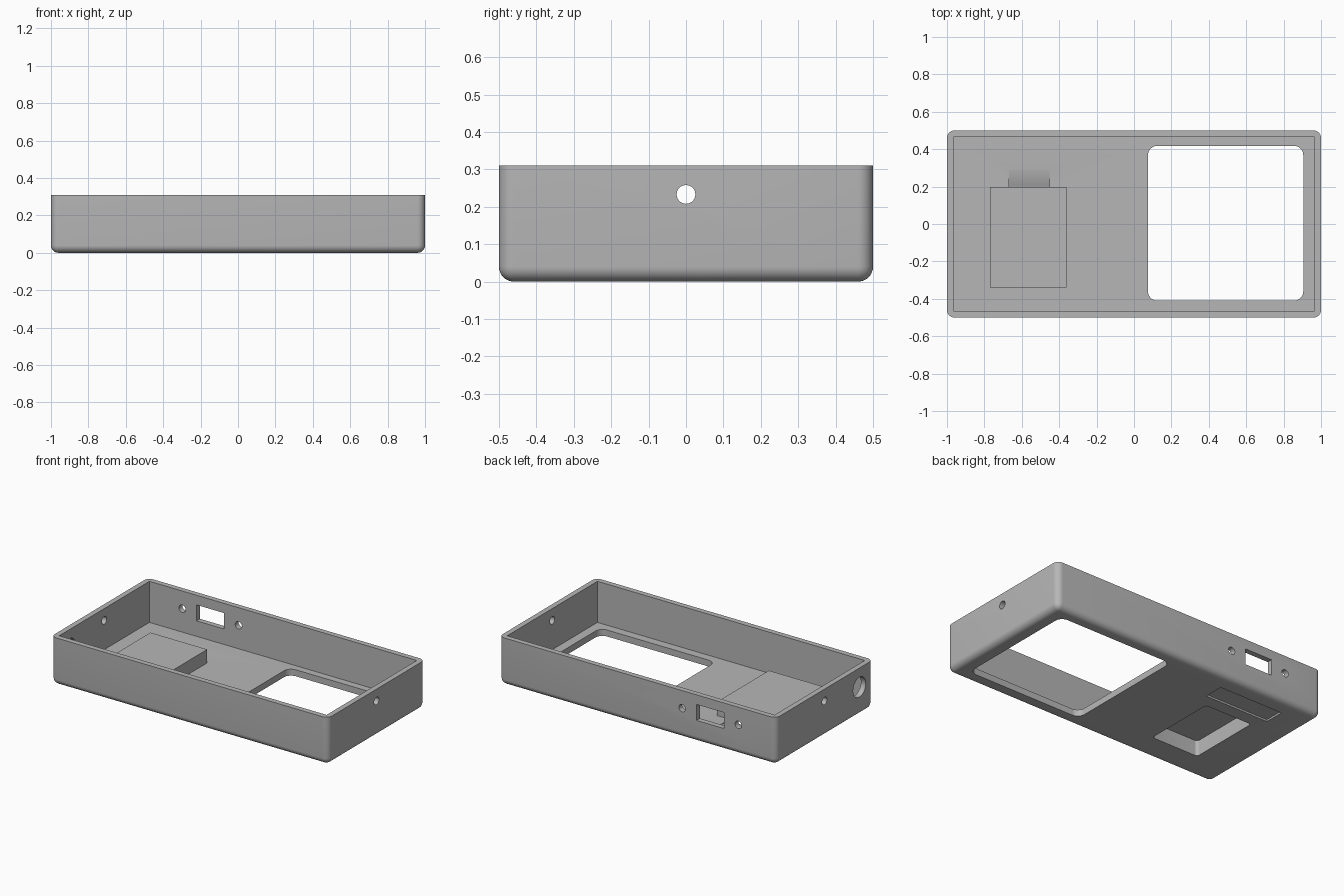
import bpy, bmesh, math
from mathutils import Matrix, Vector

old = bpy.data.objects.get("Cube")
if old:
    bpy.data.objects.remove(old, do_unlink=True)

WALL, FLOOR, HEIGHT = 0.035, 0.042, 0.31

grey = bpy.data.materials.new("plain_grey")
grey.use_nodes = True
grey.diffuse_color = (0.47, 0.47, 0.47, 1)
grey.node_tree.nodes["Principled BSDF"].inputs["Base Color"].default_value = (0.47, 0.47, 0.47, 1)


def to_object(name, bm):
    bmesh.ops.recalc_face_normals(bm, faces=bm.faces)
    mesh = bpy.data.meshes.new(name)
    bm.to_mesh(mesh)
    bm.free()
    mesh.materials.append(grey)
    obj = bpy.data.objects.new(name, mesh)
    bpy.context.collection.objects.link(obj)
    return obj


def box(name, lo, hi, radius=0.0, round_bottom=False):
    """Box between two corners, with optional rounded upright and bottom edges."""
    lo, hi = Vector(lo), Vector(hi)
    bm = bmesh.new()
    bmesh.ops.create_cube(bm, size=1)
    for v in bm.verts:
        v.co = Vector((v.co[i] * (hi[i] - lo[i]) + (lo[i] + hi[i]) / 2 for i in range(3)))
    if radius:
        def rounded(e):
            a, b = (v.co.z for v in e.verts)
            upright = abs(a - b) > 1e-4
            return upright or (round_bottom and max(a, b) < lo.z + 1e-4)
        bmesh.ops.bevel(bm, geom=[e for e in bm.edges if rounded(e)], offset=radius,
                        segments=8, profile=0.5, affect='EDGES')
    return to_object(name, bm)


def rod(name, centre, radius, axis):
    """Short round cutter along x or y."""
    bm = bmesh.new()
    turn = Matrix.Rotation(math.pi / 2, 4, 'Y' if axis == 'X' else 'X')
    bmesh.ops.create_cone(bm, cap_ends=True, segments=32, radius1=radius, radius2=radius,
                          depth=0.12, matrix=Matrix.Translation(centre) @ turn)
    return to_object(name, bm)


def prism_x(name, profile, x0, x1):
    """Side profile in (y, z) extruded along x."""
    bm = bmesh.new()
    face = bm.faces.new([bm.verts.new((x0, y, z)) for y, z in profile])
    out = bmesh.ops.extrude_face_region(bm, geom=[face])
    for v in out["geom"]:
        if isinstance(v, bmesh.types.BMVert):
            v.co.x = x1
    return to_object(name, bm)


def combine(target, tool, operation='DIFFERENCE'):
    mod = target.modifiers.new("combine", 'BOOLEAN')
    mod.operation, mod.solver, mod.object = operation, 'EXACT', tool
    bpy.context.view_layer.objects.active = target
    bpy.ops.object.modifier_apply(modifier=mod.name)
    bpy.data.objects.remove(tool, do_unlink=True)


# Open tray with rounded outside edges and a square inside
case = box("case_tray", (-1, -0.5, 0), (1, 0.5, HEIGHT), 0.04, True)
combine(case, box("cavity", (WALL - 1, WALL - 0.5, FLOOR), (1 - WALL, 0.5 - WALL, 0.5)))

# Display window in the floor
combine(case, box("display_window", (0.075, -0.41, -0.1), (0.905, 0.418, 0.1), 0.05))

# Raised compartment, hollow from below
combine(case, box("compartment", (-0.77, -0.34, 0.02), (-0.36, 0.197, 0.13)), 'UNION')
combine(case, box("compartment_pocket", (-0.74, -0.31, -0.1), (-0.4, 0.175, 0.1), 0.02))

# Cable channel curving down from the floor into the compartment
steps = [i / 8 for i in range(9)]
curve = [(0.32 - 0.13 * t, FLOOR + 0.001 - 0.026 * t * t) for t in steps]
combine(case, prism_x("cable_channel", curve + [(0.15, 0.017), (0.15, 0.09), (0.21, 0.09)],
                      -0.667, -0.452))

# Shallow label recess under the floor
combine(case, box("label_recess", (-0.79, 0.26, -0.1), (-0.33, 0.39, 0.012)))

# Connector slot with a screw hole on each side, in the back wall
SLOT_X, SLOT_Z = -0.525, 0.195
combine(case, box("connector_slot", (SLOT_X - 0.1, 0.42, SLOT_Z - 0.052),
                  (SLOT_X + 0.1, 0.6, SLOT_Z + 0.052)))
for side in (-1, 1):
    combine(case, rod("connector_screw_hole", (SLOT_X + side * 0.203, 0.48, SLOT_Z), 0.024, 'Y'))
    # Lid screw holes in both end walls
    combine(case, rod("end_screw_hole", (side * 0.98, 0, 0.233), 0.025, 'X'))

# Large round socket hole in one end wall
combine(case, rod("socket_hole", (-0.98, -0.36, 0.185), 0.065, 'X'))

bpy.ops.object.select_all(action='DESELECT')
case.select_set(True)
bpy.context.view_layer.objects.active = case
bpy.ops.object.shade_smooth_by_angle(angle=math.radians(30))
